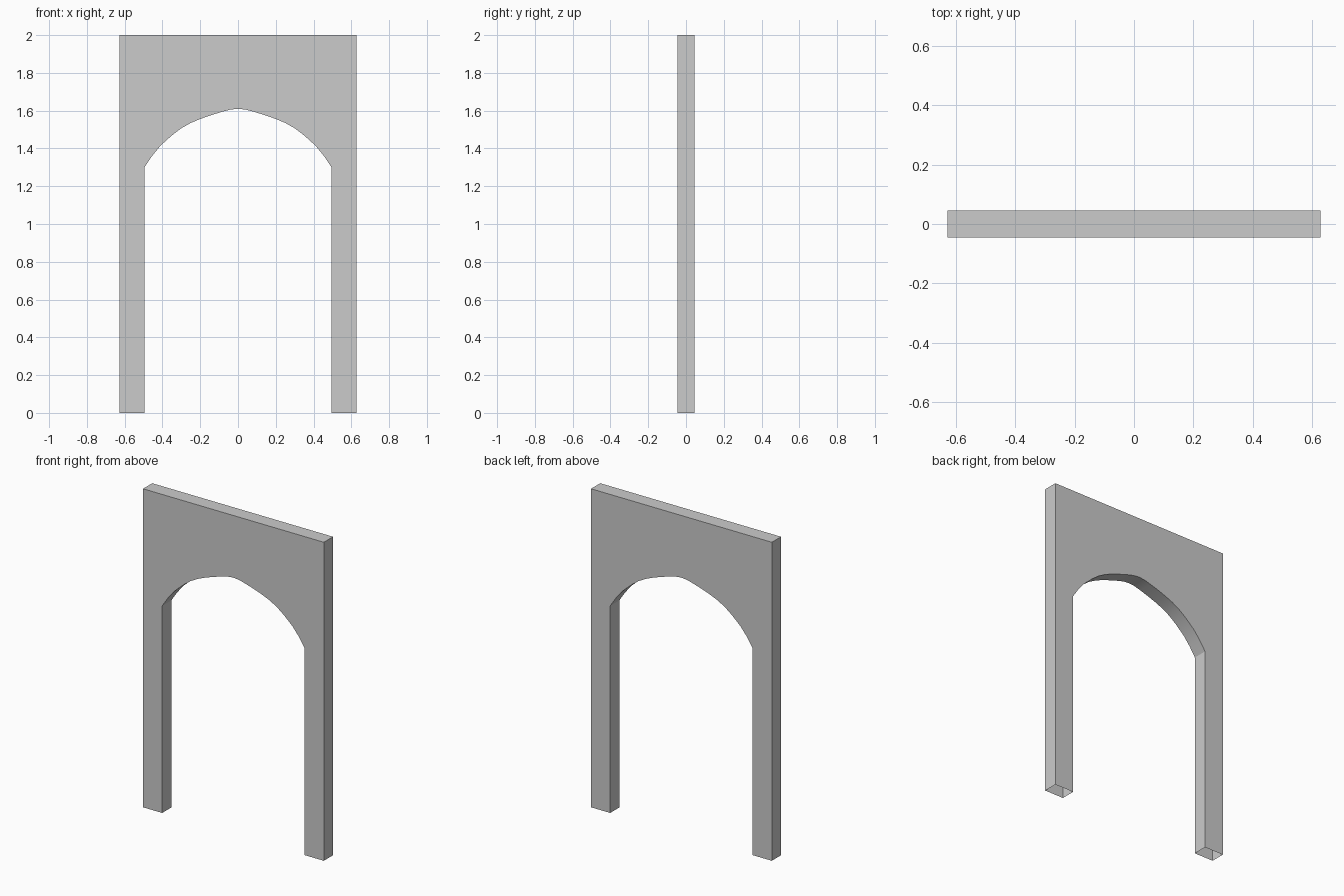
import bpy, bmesh, math

if "Cube" in bpy.data.objects:
    bpy.data.objects.remove(bpy.data.objects["Cube"])

H, HALF_W, INNER, D = 2.0, 0.628, 0.495, 0.0455

# Right half of the arch opening, apex to springing
arch = [(0, 1.61), (0.04, 1.606), (0.085, 1.594), (0.14, 1.577), (0.2, 1.556),
        (0.25, 1.535), (0.3, 1.507), (0.35, 1.469), (0.41, 1.415),
        (0.455, 1.36), (INNER, 1.30)]

bm = bmesh.new()


def vert(x, z):
    return bm.verts.new((x, -D, z))


# Front face: spandrel columns above the arch, then the leg
low = [vert(x, z) for x, z in arch]
top = [vert(x, H) for x, z in arch]
for i in range(len(arch) - 1):
    bm.faces.new((low[i], low[i + 1], top[i + 1], top[i]))
bm.faces.new((vert(INNER, 0), vert(HALF_W, 0), vert(HALF_W, H), top[-1], low[-1]))

# Thickness
ext = bmesh.ops.extrude_face_region(bm, geom=bm.faces[:], use_keep_orig=True)
bmesh.ops.translate(bm, vec=(0, 2 * D, 0),
                    verts=[g for g in ext["geom"] if isinstance(g, bmesh.types.BMVert)])
bmesh.ops.recalc_face_normals(bm, faces=bm.faces[:])

# Open undersides of the legs and the centre seam
drop = [f for f in bm.faces
        if all(v.co.z < 1e-5 for v in f.verts) or all(v.co.x < 1e-5 for v in f.verts)]
bmesh.ops.delete(bm, geom=drop, context='FACES')

mesh = bpy.data.meshes.new("archway")
bm.to_mesh(mesh)
bm.free()
obj = bpy.data.objects.new("archway", mesh)
bpy.context.collection.objects.link(obj)

# Left half by mirroring, smooth arch underside
mirror = obj.modifiers.new("mirror", 'MIRROR')
mirror.use_clip = True
bpy.context.view_layer.objects.active = obj
obj.select_set(True)
bpy.ops.object.modifier_apply(modifier=mirror.name)
bpy.ops.object.shade_smooth_by_angle(angle=math.radians(30))
